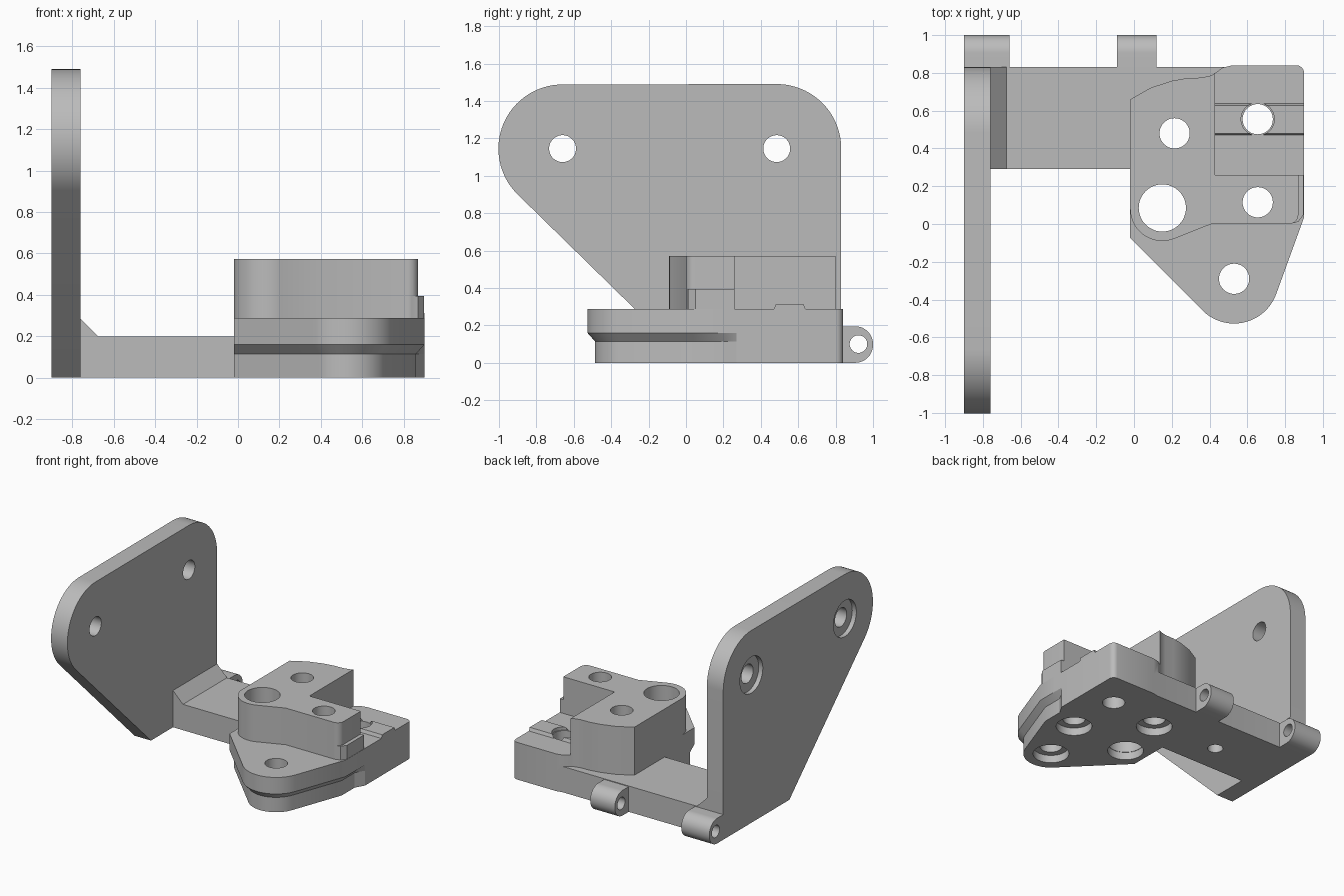
import bpy, bmesh, math
from mathutils import Vector

cube = bpy.data.objects.get("Cube")
if cube:
    bpy.data.objects.remove(cube, do_unlink=True)

grey = bpy.data.materials.new("plain grey")
grey.use_nodes = True
grey.diffuse_color = (0.5, 0.5, 0.5, 1)
grey.node_tree.nodes["Principled BSDF"].inputs["Base Color"].default_value = (0.5, 0.5, 0.5, 1)


def loft(name, rings):
    """Closed solid through rings with equal point counts."""
    bm = bmesh.new()
    loops = [[bm.verts.new(p) for p in ring] for ring in rings]
    n = len(loops[0])
    for a, b in zip(loops, loops[1:]):
        for i in range(n):
            j = (i + 1) % n
            bm.faces.new((a[i], a[j], b[j], b[i]))
    bm.faces.new(loops[0])
    bm.faces.new(loops[-1])
    bmesh.ops.recalc_face_normals(bm, faces=bm.faces)
    mesh = bpy.data.meshes.new(name)
    bm.to_mesh(mesh)
    bm.free()
    mesh.materials.append(grey)
    obj = bpy.data.objects.new(name, mesh)
    bpy.context.collection.objects.link(obj)
    return obj


def prism(name, profile, lo, hi, axis="z"):
    """Extrude a flat profile along x (profile in y, z) or z (profile in x, y)."""
    place = {"x": lambda u, v, t: (t, u, v), "z": lambda u, v, t: (u, v, t)}[axis]
    return loft(name, [[place(u, v, t) for u, v in profile] for t in (lo, hi)])


def arc(cx, cy, r, start, end, steps=16):
    angles = [math.radians(start + (end - start) * i / steps) for i in range(steps + 1)]
    return [(cx + r * math.cos(a), cy + r * math.sin(a)) for a in angles]


def rect(u0, v0, u1, v1):
    return [(u0, v0), (u1, v0), (u1, v1), (u0, v1)]


def bore(cx, cy, r, lo, hi, axis="z"):
    return prism("bore_cutter", arc(cx, cy, r, 0, 352.5, 47), lo, hi, axis)


def combine(obj, others, operation):
    """Apply a boolean with each helper, then discard the helpers."""
    bpy.context.view_layer.objects.active = obj
    for other in others:
        other.hide_render = True
        mod = obj.modifiers.new("cut", "BOOLEAN")
        mod.operation, mod.solver, mod.object = operation, "EXACT", other
        bpy.ops.object.modifier_apply(modifier=mod.name)
        bpy.data.objects.remove(other, do_unlink=True)


# Upright side plate with two counterbored holes
plate_holes = [(-0.66, 1.145), (0.485, 1.145)]
outline = ([(0.02, 0), (0.83, 0)] + arc(0.485, 1.145, 0.345, 0, 90, 24)
           + arc(-0.66, 1.145, 0.343, 90, 225, 32))
plate = prism("side_plate", outline, -0.9, -0.76, "x")
for y, z in plate_holes:
    combine(plate, [bore(y, z, 0.072, -1, -0.6, "x"),
                    bore(y, z, 0.14, -1, -0.865, "x")], "DIFFERENCE")

# Hinge lugs along the back edge
for name, x0, x1 in (("outer_lug", -0.9, -0.66), ("inner_lug", -0.09, 0.12)):
    profile = ([(0.83, 0)] + arc(0.905, 0.095, 0.095, -90, 0)
               + arc(0.905, 0.1, 0.095, 0, 90) + [(0.83, 0.195)])
    lug = prism(name, profile, x0, x1, "x")
    combine(lug, [bore(0.922, 0.1, 0.047, -1, 1, "x")], "DIFFERENCE")

# Curved back edge shared by the base and the upper block
back_curve = [(0.43, 0.8), (0.41, 0.787), (0.36, 0.775), (0.28, 0.772),
              (0.2, 0.758), (0.09, 0.722), (-0.02, 0.66)]


def base_outline(nose, side):
    """Triangular nose, tapering flanks and a square back."""
    cx, cy = 0.53, -0.29
    left_y = cx + cy - nose * math.sqrt(2) + 0.02
    front = arc(cx, cy, nose, 225, 340, 28)
    ex, ey = front[-1]
    flank_y = ey + (side - ex) / math.tan(math.radians(20))
    return ([(-0.02, left_y)] + front + [(side, flank_y), (side, 0.2), (0.9, 0.27)]
            + arc(0.86, 0.8, 0.04, 0, 90, 6)
            + [(0.52, 0.84), (0.47, 0.828)] + back_curve)


# Base with an undercut waist, joined to the cross arm
lower, upper = base_outline(0.197, 0.86), base_outline(0.237, 0.9)
layers = [(lower, 0), (lower, 0.115), (upper, 0.16), (upper, 0.288)]
base = loft("base_block", [[(x, y, z) for x, y in ring] for ring, z in layers])
arm = prism("cross_arm", rect(-0.76, 0.29, 0.86, 0.83), 0, 0.2)
combine(base, [arm], "UNION")

# Sloping gusset where the arm meets the plate
gusset = loft("gusset", [[(-0.76, y, 0.2), (-0.675, y, 0.2), (-0.76, y, 0.285)]
                         for y in (0.29, 0.83)])

# L-shaped upper block with a rounded boss corner
block_outline = (arc(0.15, 0.08, 0.17, 180, 290, 24) + [(0.41, 0), (0.82, 0)]
                 + arc(0.82, 0.05, 0.05, -90, 0, 8) + [(0.87, 0.26), (0.43, 0.26)]
                 + back_curve)
block = prism("upper_block", block_outline, 0.288, 0.572)
shoulder = prism("block_shoulder", [(0.8, 0.002), (0.83, 0.002), (0.87, 0.012),
                                    (0.898, 0.05), (0.898, 0.26), (0.8, 0.26)], 0.288, 0.395)
combine(block, [shoulder], "UNION")

# Raised key strip across the rear shelf
strip = prism("key_strip", [(0.47, 0.288), (0.638, 0.288), (0.628, 0.313), (0.48, 0.313)],
              0.43, 0.9, "x")
combine(strip, [bore(0.655, 0.555, 0.088, 0.2, 0.4)], "DIFFERENCE")

# Through holes (x, y, radius), most with a counterbore underneath
holes = [(0.215, 0.48, 0.08), (0.15, 0.085, 0.125), (0.655, 0.115, 0.08),
         (0.53, -0.29, 0.08), (0.655, 0.555, 0.08)]
for i, (x, y, r) in enumerate(holes):
    combine(base, [bore(x, y, r, -0.1, 0.7)], "DIFFERENCE")
    if i < 3:
        combine(block, [bore(x, y, r, -0.1, 0.7)], "DIFFERENCE")
    if i < 4:
        combine(base, [bore(x, y, 0.128, -0.1, 0.06)], "DIFFERENCE")
# Blind hole under the arm
combine(base, [bore(-0.32, 0.52, 0.055, -0.1, 0.12)], "DIFFERENCE")

# Smooth curved walls, keep hard edges crisp
bpy.ops.object.select_all(action="DESELECT")
for obj in bpy.context.collection.objects:
    if obj.type == "MESH":
        obj.select_set(True)
        bpy.context.view_layer.objects.active = obj
bpy.ops.object.shade_smooth_by_angle(angle=math.radians(25))
